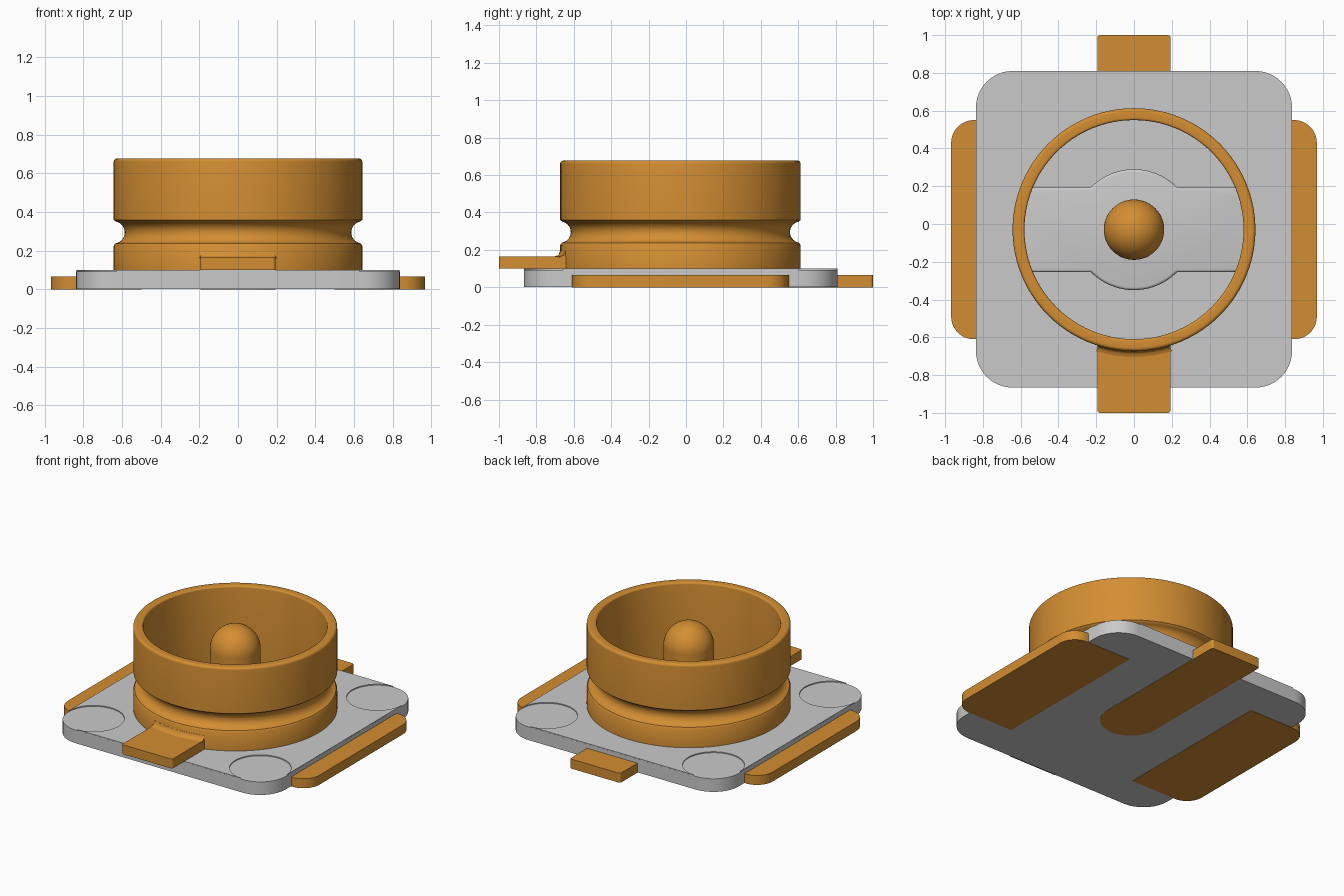
import bpy, bmesh, math
from math import pi, cos, sin, asin, radians

cube = bpy.data.objects.get("Cube")
if cube:
    bpy.data.objects.remove(cube, do_unlink=True)

CY = -0.03          # y of the socket axis


def material(name, rgb, metallic=0.0):
    m = bpy.data.materials.new(name)
    m.use_nodes = True
    m.diffuse_color = (*rgb, 1)
    m.node_tree.nodes["Principled BSDF"].inputs["Base Color"].default_value = (*rgb, 1)
    return m


GOLD = material("gold brown", (0.65, 0.27, 0.032))
GREY = material("light grey", (0.59, 0.59, 0.59))


def finish(bm, name, mat, loc=(0, 0, 0)):
    bmesh.ops.recalc_face_normals(bm, faces=bm.faces)
    me = bpy.data.meshes.new(name)
    bm.to_mesh(me)
    bm.free()
    me.materials.append(mat)
    ob = bpy.data.objects.new(name, me)
    ob.location = loc
    bpy.context.collection.objects.link(ob)
    bpy.ops.object.select_all(action='DESELECT')
    ob.select_set(True)
    bpy.context.view_layer.objects.active = ob
    bpy.ops.object.shade_smooth_by_angle(angle=radians(35))
    return ob


def arc(cx, cy, r, a0, a1, n):
    """Points on an arc, angles in degrees."""
    return [(cx + r * cos(radians(a0 + (a1 - a0) * i / n)),
             cy + r * sin(radians(a0 + (a1 - a0) * i / n))) for i in range(n + 1)]


def prism(name, outline, z0, z1, mat, loc=(0, 0, 0), bevel=0.0):
    """Extrude an outline upwards, optionally rounding its top rim."""
    bm = bmesh.new()
    f = bm.faces.new([bm.verts.new((x, y, z0)) for x, y in outline])
    ext = bmesh.ops.extrude_face_region(bm, geom=[f])["geom"]
    top = [v for v in ext if isinstance(v, bmesh.types.BMVert)]
    bmesh.ops.translate(bm, verts=top, vec=(0, 0, z1 - z0))
    if bevel:
        rim = [e for e in bm.edges if all(v.co.z > (z0 + z1) / 2 for v in e.verts)]
        bmesh.ops.bevel(bm, geom=rim, offset=bevel, segments=3, profile=0.5,
                        affect='EDGES')
    return finish(bm, name, mat, loc)


def lathe(name, profile, mat, closed=True, a0=0.0, sweep=360.0, n=96):
    """Revolve (radius, z) points about the socket axis."""
    bm = bmesh.new()
    full = sweep == 360.0
    rows = []
    for i in range(n if full else n + 1):
        a = radians(a0 + sweep * i / n)
        rows.append([bm.verts.new((r * cos(a), r * sin(a), z)) for r, z in profile])
    k = len(profile)
    for i in range(n):
        p, q = rows[i], rows[(i + 1) % len(rows)]
        for j in range(k if closed else k - 1):
            bm.faces.new((p[j], q[j], q[(j + 1) % k], p[(j + 1) % k]))
    if not full:
        bm.faces.new(rows[0])
        bm.faces.new(rows[-1])
    bmesh.ops.remove_doubles(bm, verts=bm.verts, dist=1e-5)
    return finish(bm, name, mat, (0, CY, 0))


def rounded_rect(x0, x1, y0, y1, radii):
    """Corner radii in order: right-back, left-back, left-front, right-front."""
    pts = []
    signs = ((1, 1), (-1, 1), (-1, -1), (1, -1))
    for i, ((sx, sy), r) in enumerate(zip(signs, radii)):
        x, y = (x1 if sx > 0 else x0), (y1 if sy > 0 else y0)
        if r:
            pts += arc(x - sx * r, y - sy * r, r, 90 * i, 90 * i + 90, 12)
        else:
            pts.append((x, y))
    return pts


# Base plate with rounded corners, plus a thin upper layer leaving round corner recesses
X, Y0, Y1, R = 0.837, -0.866, 0.81, 0.195
prism("base_plate", rounded_rect(-X, X, Y0, Y1, (R,) * 4), 0.002, 0.093, GREY)
layer = []
for i, (sx, sy) in enumerate(((1, 1), (-1, 1), (-1, -1), (1, -1))):
    cy = Y1 - R if sy > 0 else Y0 + R
    # the long way round each corner circle, through the inside of the plate
    layer += arc(sx * (X - R), cy, R, 90 * i - 4, 90 * i - 266, 36)
prism("base_top_layer", layer, 0.093, 0.1, GREY)

# Raised insulator bar across the socket floor, bulging around the pin
flat = 0.225
wide, bulge = 0.6, 0.32
aw = math.degrees(asin(flat / wide))
ab = math.degrees(asin(flat / bulge))
bar = (arc(0, 0, wide, -aw, aw, 10) + arc(0, 0, bulge, ab, 180 - ab, 24)
       + arc(0, 0, wide, 180 - aw, 180 + aw, 10)
       + arc(0, 0, bulge, 180 + ab, 360 - ab, 24))
prism("insulator_bar", bar, 0.095, 0.16, GREY, (0, CY, 0), bevel=0.015)

# Socket shell with an outer snap groove and rounded rim
RO, RI, TOP = 0.643, 0.58, 0.678
shell = [(RI, 0.095), (RO, 0.095), (RO, 0.225), (RO - 0.008, 0.238)]
shell += arc(RO, 0.295, 0.057, 258, 102, 14)
shell += [(RO - 0.008, 0.354), (RO, 0.36)]
shell += arc(RO - 0.018, TOP - 0.018, 0.018, 0, 90, 5)
shell += arc(RI + 0.012, TOP - 0.012, 0.012, 90, 180, 4)
lathe("socket_shell", shell, GOLD)

# Centre pin with a domed tip
PR = 0.16
lathe("centre_pin", [(PR, 0.1)] + arc(0, 0.515, PR, 0, 90, 16), GOLD,
      closed=False, n=48)

# Side solder pads, outer corners rounded
for s, name in ((1, "left_pad"), (-1, "right_pad")):
    x0, x1 = sorted((s * 0.5, s * 0.968))
    radii = (0.12, 0, 0, 0.12) if s > 0 else (0, 0.12, 0.12, 0)
    prism(name, rounded_rect(x0, x1, -0.61, 0.55, radii), 0, 0.066, GOLD)

# Signal pad under the base, reaching from the pin out to the back
T = 0.194
prism("back_signal_tab", rounded_rect(-T, T, CY - T, 1.0, (0.015, 0.015, T - 0.001, T - 0.001)),
      0, 0.066, GOLD)

# Front tab resting on the base, with a small fillet into the shell
prism("front_tab", rounded_rect(-T, T, -1.0, -0.61, (0, 0, 0.015, 0.015)), 0.0995, 0.165, GOLD)
lathe("front_tab_fillet",
      [(0.62, 0.16), (0.675, 0.16), (0.675, 0.165), (0.657, 0.17), (0.649, 0.178),
       (0.644, 0.195), (0.62, 0.195)],
      GOLD, a0=270 - 17.2, sweep=34.4, n=12)
